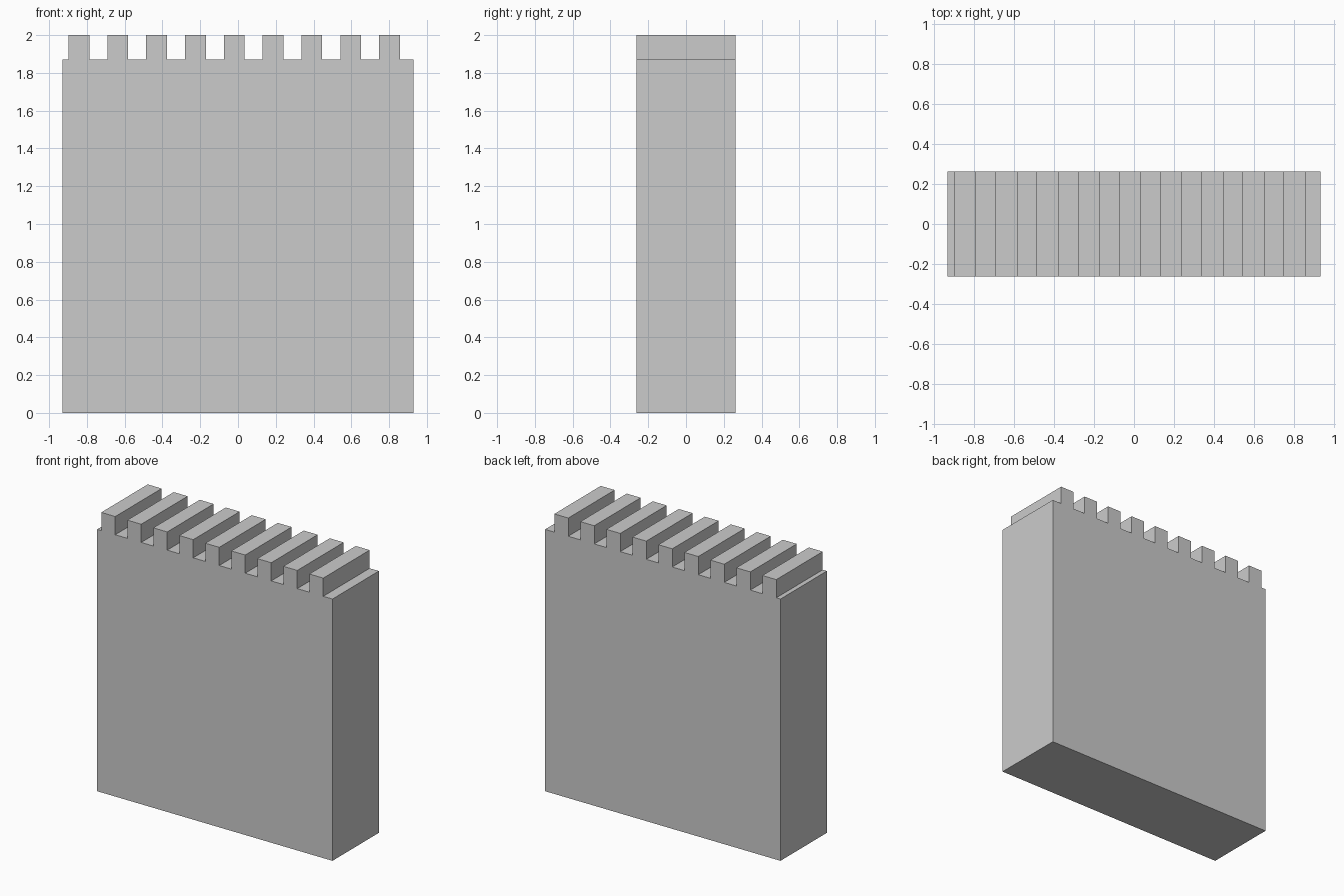
import bpy, bmesh

if "Cube" in bpy.data.objects:
    bpy.data.objects.remove(bpy.data.objects["Cube"])

HALF_W, HALF_D = 0.93, 0.262
WALL_TOP, TOP = 1.87, 2.0
COUNT, FIRST, PITCH, TOOTH_W = 9, -0.897, 0.2055, 0.11

# Crenellated outline in the x-z plane
outline = [(-HALF_W, 0), (-HALF_W, WALL_TOP)]
for i in range(COUNT):
    a = FIRST + i * PITCH
    b = a + TOOTH_W
    outline += [(a, WALL_TOP), (a, TOP), (b, TOP), (b, WALL_TOP)]
outline += [(HALF_W, WALL_TOP), (HALF_W, 0)]

# Extrude the outline through the wall's depth
bm = bmesh.new()
face = bm.faces.new([bm.verts.new((x, -HALF_D, z)) for x, z in outline])
result = bmesh.ops.extrude_face_region(bm, geom=[face], use_keep_orig=True)
moved = [g for g in result["geom"] if isinstance(g, bmesh.types.BMVert)]
bmesh.ops.translate(bm, verts=moved, vec=(0, 2 * HALF_D, 0))
bmesh.ops.recalc_face_normals(bm, faces=bm.faces[:])

# Battlement wall object
mesh = bpy.data.meshes.new("battlement_wall")
bm.to_mesh(mesh)
bm.free()
wall = bpy.data.objects.new("battlement_wall", mesh)
bpy.context.collection.objects.link(wall)
